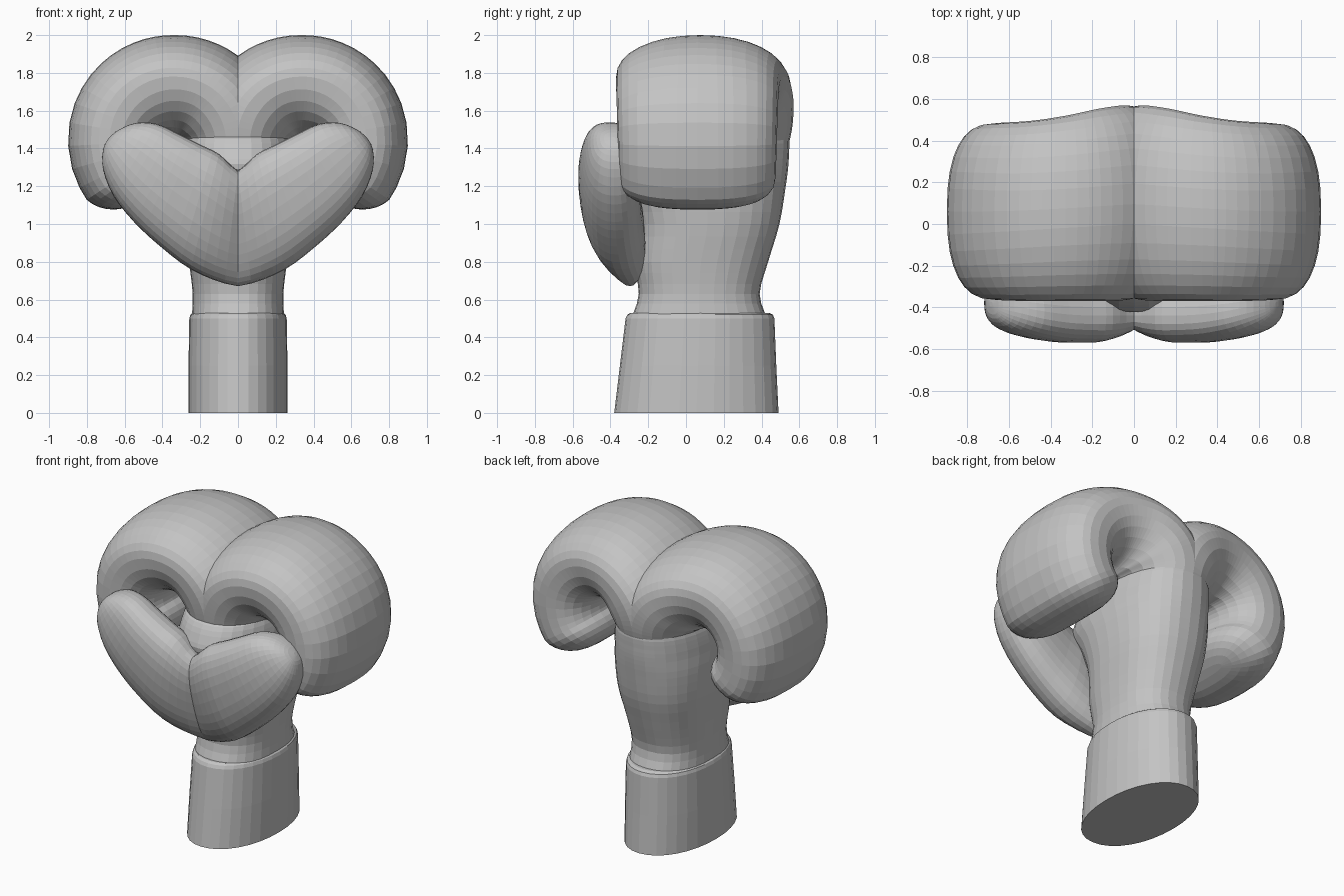
import bpy, bmesh
from math import sin, cos, pi, radians
from mathutils import Vector

cube = bpy.data.objects.get("Cube")
if cube:
    bpy.data.objects.remove(cube, do_unlink=True)

grey = bpy.data.materials.new("soft grey")
grey.use_nodes = True
colour = (0.55, 0.55, 0.55, 1)
grey.diffuse_color = colour
grey.node_tree.nodes["Principled BSDF"].inputs["Base Color"].default_value = colour


def section(centre, axis_u, axis_v, power=2.0, inner=1.0, count=32):
    """Closed superellipse around centre; inner stretches its -u half."""
    pts = []
    for i in range(count):
        c, s = cos(2 * pi * i / count), sin(2 * pi * i / count)
        u = abs(c) ** (2 / power) * (1 if c >= 0 else -inner)
        v = abs(s) ** (2 / power) * (1 if s >= 0 else -1)
        pts.append(centre + axis_u * u + axis_v * v)
    return pts


def loft(name, rings, mirrored=False):
    """Skin the rings, cap both ends and optionally mirror across x = 0."""
    bm = bmesh.new()
    loops = [[bm.verts.new(p) for p in ring] for ring in rings]
    for a, b in zip(loops, loops[1:]):
        for i in range(len(a)):
            j = (i + 1) % len(a)
            bm.faces.new((a[i], a[j], b[j], b[i]))
    bm.faces.new(loops[0][::-1])
    bm.faces.new(loops[-1])
    if mirrored:
        bmesh.ops.bisect_plane(bm, geom=bm.verts[:] + bm.edges[:] + bm.faces[:],
                               plane_co=(0, 0, 0), plane_no=(1, 0, 0), clear_inner=True)
    bmesh.ops.recalc_face_normals(bm, faces=bm.faces[:])
    mesh = bpy.data.meshes.new(name)
    bm.to_mesh(mesh)
    bm.free()
    mesh.materials.append(grey)
    obj = bpy.data.objects.new(name, mesh)
    bpy.context.collection.objects.link(obj)
    if mirrored:
        mod = obj.modifiers.new("Mirror", 'MIRROR')
        mod.use_clip = True


def smooth_path(keys, steps):
    """Catmull-Rom interpolation through rows of numbers."""
    out = []
    for i in range(len(keys) - 1):
        k = [keys[max(0, min(len(keys) - 1, i + d))] for d in (-1, 0, 1, 2)]
        for n in range(steps):
            t = n / steps
            out.append([0.5 * (2 * b + (c - a) * t + (2 * a - 5 * b + 4 * c - d) * t * t
                               + (3 * b - a - 3 * c + d) * t ** 3) for a, b, c, d in zip(*k)])
    return out + [list(keys[-1])]


def upright(rows, power):
    """Horizontal sections from rows of height, half width, front y, back y."""
    return [section(Vector((0, (f + b) / 2, z)), Vector((w, 0, 0)),
                    Vector((0, (b - f) / 2, 0)), power) for z, w, f, b in rows]


# Cuff: slightly tapered oval sleeve with a softened rim
loft("cuff", upright([
    (0, 0.262, -0.38, 0.49), (0.25, 0.262, -0.35, 0.478), (0.5, 0.258, -0.32, 0.468),
    (0.52, 0.252, -0.31, 0.46), (0.53, 0.24, -0.295, 0.44)], 2.1))

# Palm: flaring body rising out of the cuff, its web sloping back at the top
palm_rows = smooth_path([
    (0.5, 0.245, -0.29, 0.43), (0.63, 0.24, -0.25, 0.39), (0.8, 0.26, -0.275, 0.435),
    (1.0, 0.29, -0.265, 0.495), (1.18, 0.305, -0.33, 0.525), (1.29, 0.305, -0.42, 0.54),
    (1.37, 0.3, -0.405, 0.545), (1.45, 0.285, -0.36, 0.545), (1.485, 0.25, -0.3, 0.51)], 3)
loft("palm", upright(palm_rows, 2.3))

# Fingers: padded roll swept around a curl centre, one on each side
# rows hold sweep angle, back y, front y, squareness, inner stretch
curl = Vector((0.33, 0, 1.445))
finger_rows = smooth_path([
    (205, 0.49, -0.31, 2.3, 1.22), (180, 0.55, -0.345, 2.3, 1.3),
    (150, 0.57, -0.365, 2.2, 1.42), (120, 0.555, -0.37, 2.1, 1.46),
    (90, 0.52, -0.37, 2.1, 1.46), (60, 0.495, -0.37, 2.2, 1.42),
    (20, 0.485, -0.365, 2.4, 1.22), (-34, 0.475, -0.355, 2.5, 1.02)], 5)
rings = []
for degrees, back, front, power, inner in finger_rows:
    angle = radians(degrees)
    out = Vector((cos(angle), 0, sin(angle)))
    reach = 0.335 + 0.015 * max(0, cos(angle))
    mid, half = Vector((0, (back + front) / 2, 0)), Vector((0, (back - front) / 2, 0))
    centre = curl + out * reach + mid
    rings.append(section(centre, out * 0.22, half, power, inner))
# rounded fingertip
tangent = Vector((sin(angle), 0, -cos(angle)))
for k in range(1, 8):
    a = k / 7 * radians(86)
    shrink = cos(a) ** 0.8
    rings.append(section(centre + tangent * 0.165 * sin(a) - out * 0.04 * sin(a),
                         out * 0.22 * shrink, half * (0.3 + 0.7 * shrink), power, inner))
loft("fingers", rings, mirrored=True)

# Thumbs: flattened pads; rows hold lower edge x z y, upper edge x z y, half thickness
thumb_rows = smooth_path([
    (-0.10, 0.66, -0.30, -0.13, 1.22, -0.44, 0.01),
    (0.07, 0.685, -0.30, 0.0, 1.28, -0.44, 0.12),
    (0.25, 0.76, -0.34, 0.10, 1.37, -0.44, 0.16),
    (0.41, 0.88, -0.365, 0.20, 1.42, -0.44, 0.16),
    (0.55, 1.01, -0.375, 0.31, 1.475, -0.435, 0.155),
    (0.66, 1.15, -0.38, 0.43, 1.53, -0.42, 0.14),
    (0.715, 1.29, -0.38, 0.54, 1.535, -0.40, 0.115),
    (0.715, 1.39, -0.38, 0.63, 1.50, -0.39, 0.07),
    (0.695, 1.44, -0.385, 0.68, 1.46, -0.385, 0.012)], 3)
rings = []
for lx, lz, ly, ux, uz, uy, thick in thumb_rows:
    low, up = Vector((lx, ly, lz)), Vector((ux, uy, uz))
    rings.append(section((low + up) / 2, (up - low) / 2, Vector((0, thick, 0)), 2.4))
loft("thumbs", rings, mirrored=True)
